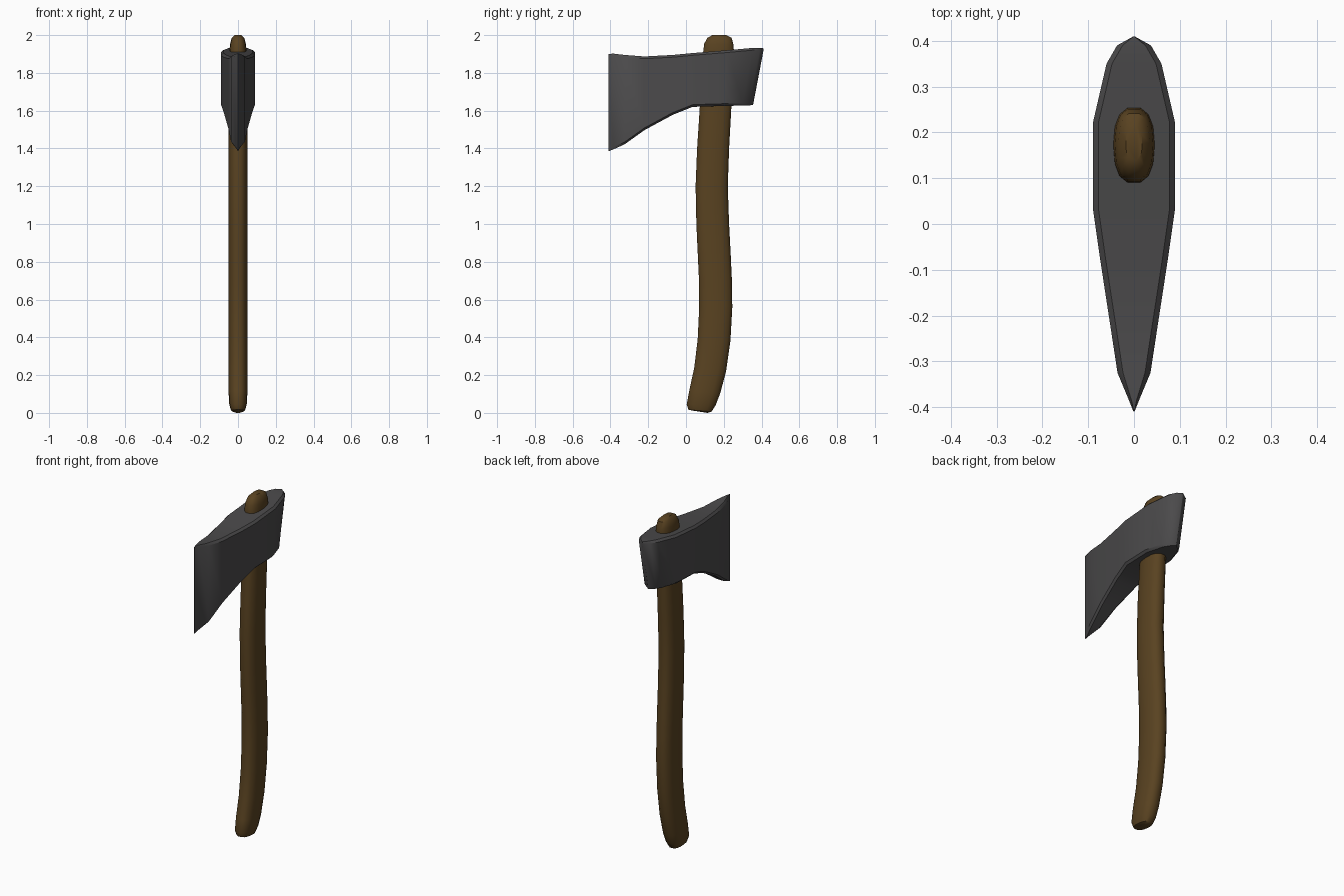
import bpy, bmesh, math

if "Cube" in bpy.data.objects:
    bpy.data.objects.remove(bpy.data.objects["Cube"])


def material(name, color):
    m = bpy.data.materials.new(name)
    m.diffuse_color = (*color, 1)
    m.use_nodes = True
    m.node_tree.nodes["Principled BSDF"].inputs["Base Color"].default_value = m.diffuse_color
    return m


def loft(name, rings, mat):
    """Skin a list of equal-length closed rings and cap both ends."""
    bm = bmesh.new()
    loops = [[bm.verts.new(p) for p in ring] for ring in rings]
    n = len(loops[0])
    for a, b in zip(loops, loops[1:]):
        for i in range(n):
            j = (i + 1) % n
            bm.faces.new((a[i], a[j], b[j], b[i]))
    bm.faces.new(loops[0])
    bm.faces.new(loops[-1])
    bmesh.ops.remove_doubles(bm, verts=bm.verts, dist=0.0002)
    bmesh.ops.recalc_face_normals(bm, faces=bm.faces)
    me = bpy.data.meshes.new(name)
    bm.to_mesh(me)
    bm.free()
    ob = bpy.data.objects.new(name, me)
    bpy.context.collection.objects.link(ob)
    me.materials.append(mat)
    bpy.context.view_layer.objects.active = ob
    ob.select_set(True)
    bpy.ops.object.shade_smooth_by_angle(angle=math.radians(40))
    ob.select_set(False)
    return ob


steel = material("dark_steel", (0.07, 0.068, 0.07))
wood = material("brown_wood", (0.10, 0.055, 0.015))

# Axe head: stations from cutting edge to poll (top y, top z, bottom y, bottom z, half width)
stations = [
    (-0.41, 1.90, -0.41, 1.385, 0.001),
    (-0.385, 1.902, -0.385, 1.395, 0.011),
    (-0.325, 1.895, -0.325, 1.422, 0.036),
    (-0.22, 1.887, -0.22, 1.497, 0.052),
    (-0.07, 1.895, -0.07, 1.578, 0.075),
    (0.035, 1.905, 0.035, 1.62, 0.09),
    (0.22, 1.92, 0.20, 1.625, 0.09),
    (0.35, 1.932, 0.30, 1.627, 0.06),
    (0.39, 1.933, 0.335, 1.628, 0.037),
    (0.41, 1.93, 0.355, 1.63, 0.001),
]
c = 0.012  # small chamfer along the upper and lower rims
rings = []
for ty, tz, by, bz, w in stations:
    v = max(w - c, w * 0.5)
    rings.append([(-v, ty, tz), (v, ty, tz), (w, ty, tz - c), (w, by, bz + c),
                  (v, by, bz), (-v, by, bz), (-w, by, bz + c), (-w, ty, tz - c)])
loft("axe_head", rings, steel)

# Handle: curved shaft (z at front side, z at rear side, front y, rear y, half width)
shaft = [
    (0.018, 0.005, 0.03, 0.115, 0.020),
    (0.022, 0.012, 0.012, 0.137, 0.036),
    (0.05, 0.045, 0.002, 0.158, 0.046),
    (0.12, 0.10, 0.016, 0.182, 0.05),
    (0.24, 0.22, 0.042, 0.214, 0.05),
    (0.39, 0.38, 0.06, 0.237, 0.05),
    (0.56, 0.56, 0.068, 0.247, 0.05),
    (0.70, 0.70, 0.067, 0.245, 0.05),
    (0.85, 0.85, 0.06, 0.238, 0.05),
    (1.00, 1.00, 0.053, 0.230, 0.05),
    (1.20, 1.20, 0.049, 0.223, 0.05),
    (1.40, 1.40, 0.057, 0.230, 0.05),
    (1.60, 1.60, 0.070, 0.241, 0.049),
    (1.92, 1.92, 0.090, 0.255, 0.045),
    (1.955, 1.95, 0.095, 0.253, 0.042),
    (1.985, 1.985, 0.112, 0.243, 0.034),
    (2.00, 2.00, 0.138, 0.215, 0.018),
]
SIDES = 14


def power(t, e):
    return math.copysign(abs(t) ** e, t)


rings = []
for zf, zr, yf, yr, w in shaft:
    ring = []
    for i in range(SIDES):
        a = 2 * math.pi * i / SIDES
        s = power(math.sin(a), 0.85)
        t = (s + 1) / 2
        ring.append((w * power(math.cos(a), 0.75), yf + (yr - yf) * t, zf + (zr - zf) * t))
    rings.append(ring)
handle = loft("handle", rings, wood)
base = min(v.co.z for v in handle.data.vertices)
for v in handle.data.vertices:
    if v.co.z < 0.1:
        v.co.z -= base
